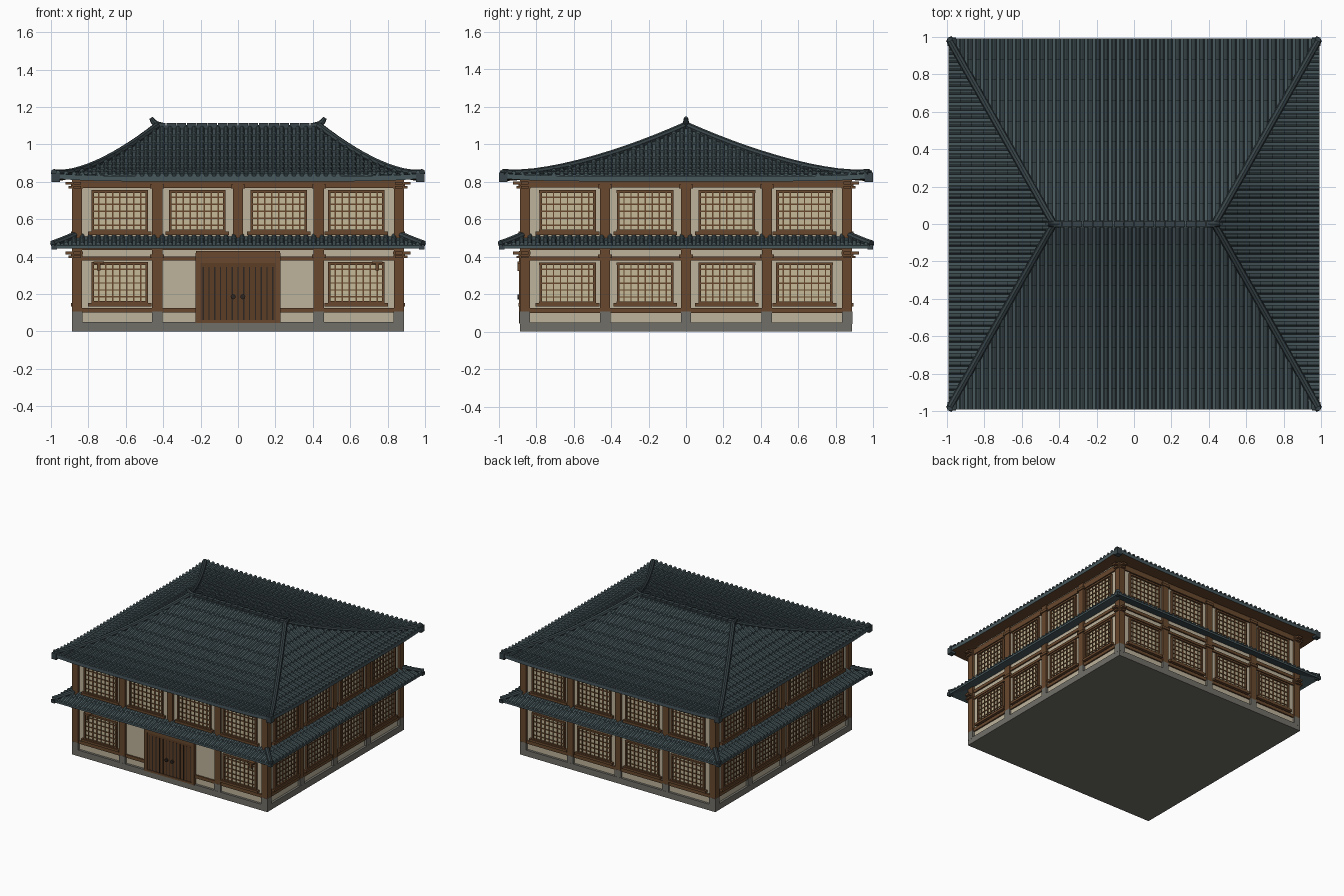
import bpy, bmesh, math
from mathutils import Matrix, Vector

if "Cube" in bpy.data.objects:
    bpy.data.objects.remove(bpy.data.objects["Cube"])


def material(name, r, g, b):
    lin = lambda c: (c / 255 / 12.92) if c < 10 else ((c / 255 + 0.055) / 1.055) ** 2.4
    m = bpy.data.materials.new(name)
    m.diffuse_color = (lin(r), lin(g), lin(b), 1)
    m.use_nodes = True
    m.node_tree.nodes["Principled BSDF"].inputs["Base Color"].default_value = m.diffuse_color
    return m


TILE = material("slate tile", 71, 87, 92)
RIDGE = material("dark ridge tile", 56, 68, 72)
WOOD = material("brown timber", 104, 72, 46)
DOOR = material("door timber", 92, 61, 37)
PLASTER = material("cream plaster", 190, 180, 156)
PAPER = material("window paper", 197, 186, 154)
STONE = material("grey stone", 113, 111, 104)
IRON = material("dark iron", 44, 38, 34)


def finish(name, bm, *mats):
    bmesh.ops.recalc_face_normals(bm, faces=bm.faces)
    me = bpy.data.meshes.new(name)
    bm.to_mesh(me)
    bm.free()
    for m in mats:
        me.materials.append(m)
    ob = bpy.data.objects.new(name, me)
    bpy.context.collection.objects.link(ob)
    return ob


def turn(k):
    return Matrix.Rotation(k * math.pi / 2, 4, 'Z')


def box(bm, u, w, z0, z1, d0, d1, k=0):
    """Box on wall k: centre u and width w along the wall, depth d0..d1 outward."""
    mat = turn(k) @ Matrix.Translation((u, -(d0 + d1) / 2, (z0 + z1) / 2)) \
        @ Matrix.Diagonal((w, d1 - d0, z1 - z0, 1))
    bmesh.ops.create_cube(bm, size=1, matrix=mat)


def tube(bm, path, radii, n=8):
    """Sweep a round section along a path of points."""
    rings = []
    for i, p in enumerate(path):
        a, b = path[max(i - 1, 0)], path[min(i + 1, len(path) - 1)]
        t = (b - a).normalized()
        s = t.cross(Vector((0, 0, 1))).normalized()
        v = s.cross(t)
        rings.append([bm.verts.new(p + radii[i] * (s * math.cos(q) + v * math.sin(q)))
                      for q in (2 * math.pi * j / n for j in range(n))])
    for A, B in zip(rings, rings[1:]):
        for j in range(n):
            bm.faces.new((A[j], A[(j + 1) % n], B[(j + 1) % n], B[j]))
    bm.faces.new(rings[0])
    bm.faces.new(rings[-1])


E = 0.993  # half width of both eaves


def build_roof(name, hx, hy, zf, lift, courses, step, thick, under, cols=46, r=0.013):
    deck, barrels, hips = bmesh.new(), bmesh.new(), bmesh.new()
    for k in range(4):
        d0, w0 = (hy, hx) if k % 2 == 0 else (hx, hy)

        def pt(u, t, off=0.0):
            d = d0 + (E - d0) * t
            return turn(k) @ Vector((u, -d, zf(t) + lift * abs(u * d) ** 6 + off))

        # stepped deck with fascia and underside
        rows = []
        for c in range(courses):
            rows += [(c / courses, 0), ((c + 1) / courses, step)]
        n_top = len(rows)
        rows += [((c / courses), -thick) for c in range(courses, -1, -1)]
        nv = 24
        grid = [[deck.verts.new(pt((2 * i / nv - 1) * (w0 + (E - w0) * t), t, o))
                 for i in range(nv + 1)] for t, o in rows]
        for j, (A, B) in enumerate(zip(grid, grid[1:])):
            for i in range(nv):
                f = deck.faces.new((A[i], A[i + 1], B[i + 1], B[i]))
                f.material_index = 1 if j >= n_top else 0

        # overlapping barrel tiles running down the slope
        for c in range(cols):
            u = (2 * (c + 0.5) / cols - 1) * (E - 0.01)
            t0 = max(0, (abs(u) - w0) / (E - w0))
            for s in range(courses):
                a, b = max(s / courses, t0), (s + 1) / courses
                if b - a < 0.005:
                    continue
                ends = []
                for t, o in ((a, step * (a * courses - s)), (b, step + 0.002)):
                    ends.append([barrels.verts.new(pt(u + r * math.cos(q), t, o + 1.2 * r * math.sin(q)))
                                 for q in (math.pi * i / 4 for i in range(5))])
                for i in range(4):
                    barrels.faces.new((ends[0][i], ends[0][i + 1], ends[1][i + 1], ends[1][i]))
                barrels.faces.new(ends[1])

        # hip ridge to each corner
        path = [pt(w0 + (E - w0) * t, t, 0.012) for t in (i / 12 * 0.985 for i in range(13))]
        tube(hips, path, [0.019] * 13)
    bmesh.ops.remove_doubles(deck, verts=deck.verts, dist=1e-5)
    finish(name + "_deck", deck, TILE, under)
    finish(name + "_barrel_tiles", barrels, TILE)
    finish(name + "_hip_ridges", hips, RIDGE)


build_roof("upper_roof", 0.43, 0.0, lambda t: 0.822 + 0.268 * (1 - t) ** 1.65,
           0.018, 9, 0.008, 0.02, WOOD)
build_roof("lower_roof", 0.835, 0.835, lambda t: 0.456 + 0.064 * (1 - t) ** 1.1,
           0.0, 2, 0.004, 0.012, TILE)

# main ridge with upturned ends, and corner end tiles
bm = bmesh.new()
box(bm, 0, 0.88, 1.07, 1.1, -0.02, 0.02)
for i in range(16):
    box(bm, -0.4125 + i * 0.055, 0.051, 1.1, 1.114, -0.015, 0.015)
for s in (-1, 1):
    tube(bm, [Vector((s * x, 0, z)) for x, z in ((0.40, 1.095), (0.435, 1.105), (0.453, 1.122), (0.465, 1.142))],
         [0.02, 0.019, 0.015, 0.011])
finish("main_ridge", bm, RIDGE)
bm = bmesh.new()
for k in range(4):
    box(bm, 0.975, 0.044, 0.798, 0.848, 0.953, 0.997, k)
    box(bm, 0.983, 0.03, 0.438, 0.465, 0.968, 0.998, k)
finish("corner_end_tiles", bm, RIDGE)

# walls and stone plinth
bm = bmesh.new()
box(bm, 0, 1.736, 0.04, 0.835, -0.868, 0.868)
finish("plaster_walls", bm, PLASTER)
bm = bmesh.new()
box(bm, 0, 1.774, 0, 0.05, -0.887, 0.887)
for k in range(4):
    box(bm, 0.86, 0.056, 0.04, 0.108, 0.832, 0.888, k)
    for u in (-0.432, 0, 0.432):
        if k or u:
            box(bm, u, 0.056, 0.04, 0.108, 0.85, 0.886, k)
finish("stone_plinth", bm, STONE)

# timber posts, beams and brackets
posts, beams, brackets = bmesh.new(), bmesh.new(), bmesh.new()
for k in range(4):
    box(posts, 0.86, 0.054, 0.108, 0.82, 0.833, 0.887, k)
    for u in (-0.432, 0, 0.432):
        lower = 0.108 if (k or u) else 0.45
        box(posts, u, 0.054, lower, 0.82, 0.85, 0.885, k)
    for z0, z1 in ((0.1, 0.126), (0.38, 0.4), (0.435, 0.46), (0.768, 0.81)):
        box(beams, 0, 1.74, z0, z1, 0.85, 0.879, k)
    for z in (0.392, 0.765):
        for u in (-0.86, 0.86):
            box(brackets, u, 0.04, z, z + 0.013, 0.83, 0.905, k)
            box(brackets, u, 0.04, z + 0.02, z + 0.035, 0.83, 0.922, k)
        for u in (-0.432, 0, 0.432):
            box(brackets, u, 0.075, z, z + 0.02, 0.85, 0.893, k)
# small hanging brackets beside the front windows
for u in (-0.745, 0.745):
    box(brackets, u, 0.055, 0.362, 0.375, 0.868, 0.9)
    box(brackets, u, 0.02, 0.325, 0.362, 0.885, 0.9)
finish("posts", posts, WOOD)
finish("wall_beams", beams, WOOD)
finish("eave_brackets", brackets, WOOD)

# lattice windows
frames, panes, lattice = bmesh.new(), bmesh.new(), bmesh.new()
W = 0.30
for k in range(4):
    for z0, z1 in ((0.148, 0.37), (0.53, 0.755)):
        for u in (-0.632, -0.218, 0.218, 0.632):
            if k == 0 and z0 < 0.3 and abs(u) < 0.4:
                continue
            box(panes, u, W, z0, z1, 0.86, 0.872, k)
            for s in (-1, 1):
                box(frames, u + s * (W / 2 - 0.006), 0.014, z0, z1, 0.86, 0.886, k)
            box(frames, u, W + 0.004, z1 - 0.014, z1, 0.86, 0.886, k)
            box(frames, u, W + 0.004, z0, z0 + 0.014, 0.86, 0.886, k)
            box(frames, u, 0.34, z0 - 0.015, z0 + 0.004, 0.86, 0.893, k)
            for i in range(1, 8):
                box(lattice, u - W / 2 + i * W / 8, 0.007, z0, z1, 0.865, 0.879, k)
            for i in range(1, 6):
                z = z0 + i * (z1 - z0) / 6
                box(lattice, u, W, z - 0.0035, z + 0.0035, 0.865, 0.878, k)
finish("window_frames", frames, WOOD)
finish("window_panes", panes, PAPER)
finish("window_lattice", lattice, WOOD)

# front double door
bm = bmesh.new()
box(bm, 0, 0.44, 0.045, 0.42, 0.85, 0.885)
finish("door_leaves", bm, DOOR)
bm = bmesh.new()
for s in (-1, 1):
    box(bm, s * 0.214, 0.026, 0.045, 0.42, 0.86, 0.892)
box(bm, 0, 0.45, 0.365, 0.43, 0.86, 0.892)
box(bm, 0, 0.42, 0.045, 0.06, 0.86, 0.891)
finish("door_frame", bm, WOOD)
bm = bmesh.new()
for i in range(-6, 7):
    box(bm, i * 0.031, 0.006, 0.06, 0.345, 0.88, 0.887)
for s in (-1, 1):
    bmesh.ops.create_cone(bm, cap_ends=True, segments=12, radius1=0.013, radius2=0.013, depth=0.02,
                          matrix=Matrix.Translation((s * 0.026, -0.89, 0.185)) @ Matrix.Rotation(math.pi / 2, 4, 'X'))
finish("door_grooves_and_knobs", bm, IRON)
